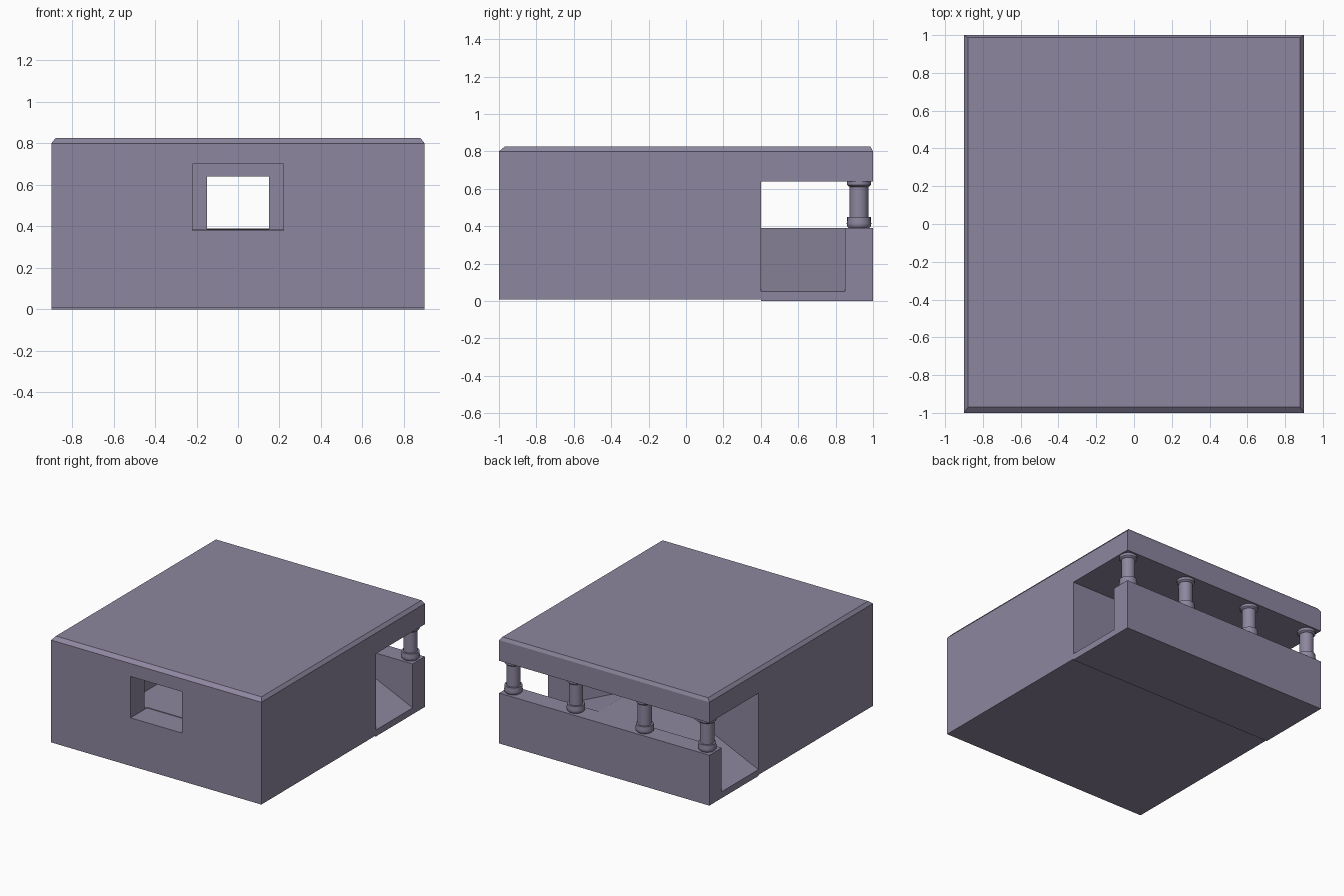
import bpy, bmesh, math

if "Cube" in bpy.data.objects:
    bpy.data.objects.remove(bpy.data.objects["Cube"])

stone = bpy.data.materials.new("grey violet stone")
stone.diffuse_color = (0.27, 0.24, 0.345, 1)
stone.use_nodes = True
stone.node_tree.nodes["Principled BSDF"].inputs["Base Color"].default_value = stone.diffuse_color


def make(name, bm):
    bmesh.ops.recalc_face_normals(bm, faces=bm.faces)
    me = bpy.data.meshes.new(name)
    bm.to_mesh(me)
    bm.free()
    me.materials.append(stone)
    ob = bpy.data.objects.new(name, me)
    bpy.context.collection.objects.link(ob)
    return ob


def prism(name, profile, y0, y1):
    """Extrude an x-z profile along y."""
    bm = bmesh.new()
    a = [bm.verts.new((x, y0, z)) for x, z in profile]
    b = [bm.verts.new((x, y1, z)) for x, z in profile]
    n = len(profile)
    bm.faces.new(a)
    bm.faces.new(b)
    for i in range(n):
        j = (i + 1) % n
        bm.faces.new((a[i], a[j], b[j], b[i]))
    return make(name, bm)


def box(name, w, y0, y1, z0, z1):
    return prism(name, [(-w, z0), (w, z0), (w, z1), (-w, z1)], y0, y1)


# main block with chamfered roof edge
bm = bmesh.new()
rings = []
for z, ix, yf, yb in [(0, 0, -1, 1), (0.8, 0, -1, 1), (0.825, 0.02, -0.97, 0.987)]:
    w = 0.9 - ix
    rings.append([bm.verts.new((x, y, z)) for x, y in
                  [(-w, yf), (w, yf), (w, yb), (-w, yb)]])
bm.faces.new(rings[0])
bm.faces.new(rings[-1])
for lo, hi in zip(rings, rings[1:]):
    for i in range(4):
        j = (i + 1) % 4
        bm.faces.new((lo[i], lo[j], hi[j], hi[i]))
block = make("bunker_block", bm)

# cutters: ramped rear walkway, gallery opening, window, room, doorway, underside
ramp = [(-1, 0.05), (-0.9, 0.05), (-0.15, 0.39), (0.15, 0.39), (0.9, 0.05),
        (1, 0.05), (1, 0.64), (-1, 0.64)]
cutters = [
    prism("walkway_cutter", ramp, 0.4, 0.85),
    box("gallery_cutter", 1, 0.8, 1.1, 0.39, 0.64),
    box("room_cutter", 0.38, -0.83, 0.22, 0.385, 0.72),
    box("window_cutter", 0.22, -1.1, -0.8, 0.38, 0.70),
    box("door_cutter", 0.15, 0.2, 0.45, 0.388, 0.64),
    box("underside_cutter", 1, -1.1, 0.4, -0.1, 0.008),
]
bpy.context.view_layer.objects.active = block
for c in cutters:
    c.hide_render = True
    m = block.modifiers.new("cut", 'BOOLEAN')
    m.operation = 'DIFFERENCE'
    m.solver = 'EXACT'
    m.object = c
    bpy.ops.object.modifier_apply(modifier=m.name)
for c in cutters:
    bpy.data.objects.remove(c)

# turned columns on the rear parapet
profile = [(0.055, 0.39), (0.064, 0.40), (0.066, 0.415), (0.063, 0.43),
           (0.063, 0.449), (0.05, 0.449), (0.05, 0.61), (0.056, 0.612),
           (0.064, 0.62), (0.064, 0.64)]
N = 24
for k, cx in enumerate((-0.83, -0.295, 0.295, 0.83)):
    bm = bmesh.new()
    rows = [[bm.verts.new((cx + r * math.cos(2 * math.pi * i / N),
                           0.925 + r * math.sin(2 * math.pi * i / N), z))
             for i in range(N)] for r, z in profile]
    for lo, hi in zip(rows, rows[1:]):
        for i in range(N):
            j = (i + 1) % N
            bm.faces.new((lo[i], lo[j], hi[j], hi[i]))
    bm.faces.new(rows[0])
    bm.faces.new(rows[-1])
    col = make(f"column_{k + 1}", bm)
    bpy.ops.object.select_all(action='DESELECT')
    col.select_set(True)
    bpy.context.view_layer.objects.active = col
    bpy.ops.object.shade_smooth_by_angle(angle=math.radians(35))
